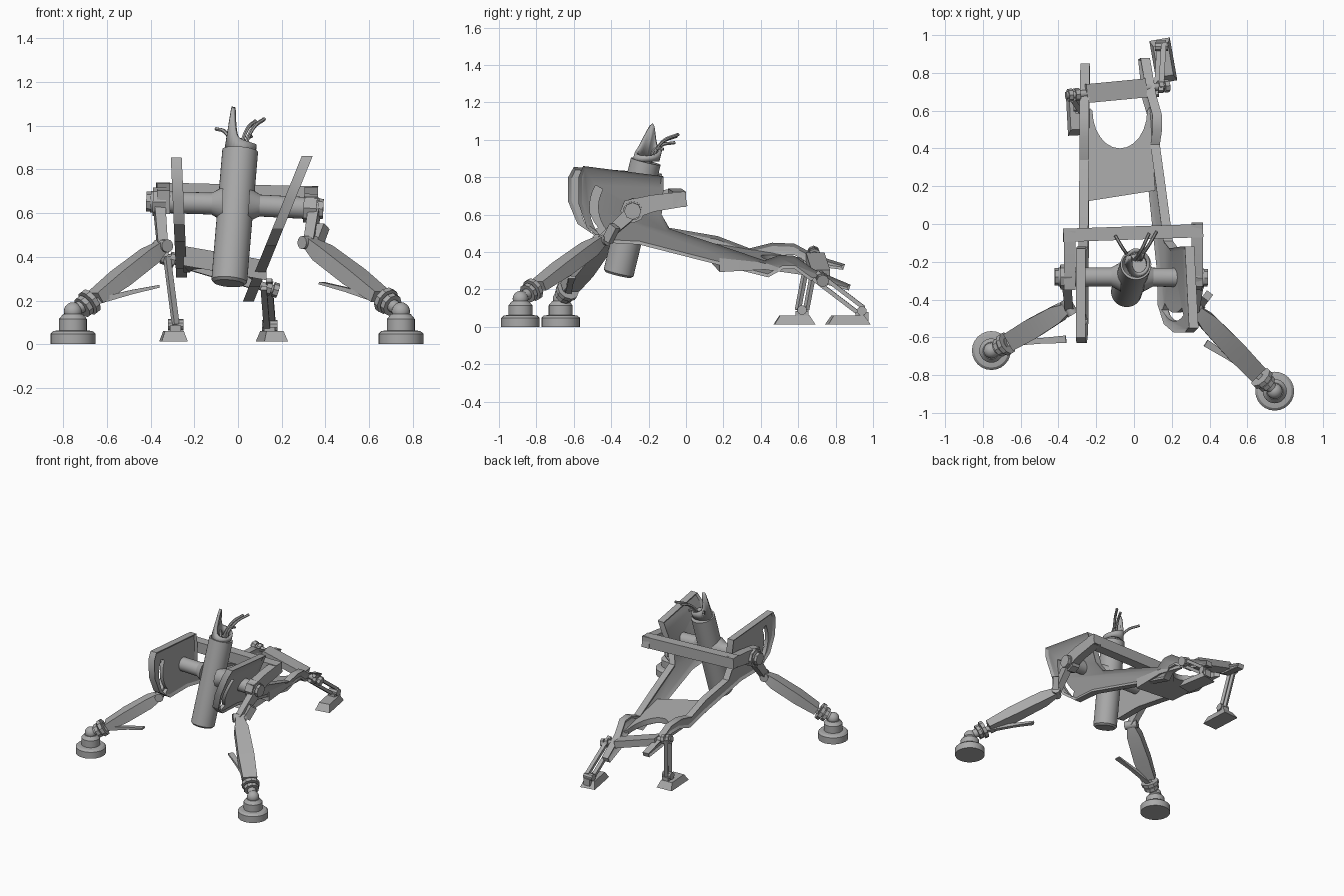
import bpy, bmesh, math
from mathutils import Vector, Matrix

if "Cube" in bpy.data.objects:
    bpy.data.objects.remove(bpy.data.objects["Cube"])

metal = bpy.data.materials.new("grey_metal")
metal.diffuse_color = (0.4, 0.4, 0.4, 1)
metal.use_nodes = True
metal.node_tree.nodes["Principled BSDF"].inputs["Base Color"].default_value = metal.diffuse_color


def finish(name, bm):
    bmesh.ops.recalc_face_normals(bm, faces=bm.faces)
    me = bpy.data.meshes.new(name)
    bm.to_mesh(me)
    bm.free()
    ob = bpy.data.objects.new(name, me)
    bpy.context.collection.objects.link(ob)
    me.materials.append(metal)
    return ob


def tube(name, p, q, r0, r1=None, n=24):
    p, q = Vector(p), Vector(q)
    d = q - p
    mat = Matrix.Translation((p + q) / 2) @ d.to_track_quat('Z', 'Y').to_matrix().to_4x4()
    bm = bmesh.new()
    bmesh.ops.create_cone(bm, cap_ends=True, segments=n, radius1=r0,
                          radius2=r0 if r1 is None else r1, depth=d.length, matrix=mat)
    return finish(name, bm)


def beam(name, stations):
    """Rectangular bar through (point, width, height) stations, width kept level."""
    bm = bmesh.new()
    pts = [Vector(s[0]) for s in stations]
    d = (pts[-1] - pts[0]).normalized()
    side = d.cross(Vector((0, 0, 1)))
    side = side.normalized() if side.length > 0.05 else Vector((1, 0, 0))
    up = side.cross(d)
    rings = [[bm.verts.new(p + side * (a * w / 2) + up * (b * h / 2))
              for a, b in ((-1, -1), (1, -1), (1, 1), (-1, 1))]
             for p, (_, w, h) in zip(pts, stations)]
    for r, s in zip(rings, rings[1:]):
        for i in range(4):
            bm.faces.new((r[i], r[(i + 1) % 4], s[(i + 1) % 4], s[i]))
    bm.faces.new(rings[0])
    bm.faces.new(rings[-1])
    return finish(name, bm)


def prism(name, outline, to_a, to_b, rim=0):
    """Solid between two copies of a 2D outline, optionally with recessed faces."""
    bm = bmesh.new()
    a = [bm.verts.new(to_a(*p)) for p in outline]
    b = [bm.verts.new(to_b(*p)) for p in outline]
    caps = [bm.faces.new(a), bm.faces.new(b)]
    n = len(a)
    for i in range(n):
        bm.faces.new((a[i], a[(i + 1) % n], b[(i + 1) % n], b[i]))
    bmesh.ops.recalc_face_normals(bm, faces=bm.faces)
    if rim:
        for f in caps:
            bmesh.ops.inset_region(bm, faces=[f], thickness=rim, depth=-0.012)
    return finish(name, bm)


def side_plate(name, outline, centre, thick, lean):
    flat = [lambda y, z, s=s: (s * thick / 2, y, z) for s in (-1, 1)]
    ob = prism(name, outline, *flat, rim=0.018)
    # curved elevation slot
    angles = [math.radians(150 + 9 * i) for i in range(9)]
    arc = [(centre[0] + r * math.cos(t), centre[1] + r * math.sin(t))
           for r, ts in ((0.19, angles), (0.235, angles[::-1])) for t in ts]
    cutter = prism("slot_cutter", arc, lambda y, z: (-0.2, y, z), lambda y, z: (0.2, y, z))
    mod = ob.modifiers.new("slot", 'BOOLEAN')
    mod.operation, mod.object, mod.solver = 'DIFFERENCE', cutter, 'EXACT'
    bpy.context.view_layer.objects.active = ob
    bpy.ops.object.modifier_apply(modifier=mod.name)
    bpy.data.objects.remove(cutter)
    for v in ob.data.vertices:
        v.co.x += lean(v.co.z)


# side plates with trailing arms
side_plate("right_side_plate", [
    (-.575, .80), (-.55, .86), (-.12, .805), (-.12, .74), (-.13, .60), (-.09, .525), (.17, .44),
    (.42, .355), (.50, .385), (.58, .38), (.68, .31), (.88, .225), (.87, .195), (.66, .25),
    (.58, .31), (.52, .31), (.44, .265), (.18, .33), (-.25, .44), (-.43, .45), (-.53, .53),
    (-.575, .66)], (-.28, .64), .05, lambda z: .13 + .405 * (z - .4))
side_plate("left_side_plate", [
    (-.63, .80), (-.60, .855), (-.13, .82), (-.12, .74), (-.13, .60), (-.09, .53), (.17, .485),
    (.34, .42), (.46, .45), (.58, .445), (.69, .385), (.85, .335), (.84, .305), (.68, .325),
    (.58, .385), (.48, .385), (.36, .345), (.18, .39), (-.25, .47), (-.46, .47), (-.58, .55),
    (-.63, .67)], (-.33, .66), .05, lambda z: -.262 - .045 * (z - .4))

# panel between the arms with a U-shaped notch
def panel_z(x, y):
    return .445 - .15 * (x + .25) - .16 * (y - .15)

notch = [(-.075 + .145 * math.cos(t), .60 - .20 * math.sin(t))
         for t in [math.pi * i / 12 for i in range(13)]]
prism("rear_panel", [(-.25, .12), (.13, .18), (.12, .42), (.09, .63)] + notch + [(-.25, .63)],
      lambda x, y: (x, y, panel_z(x, y)),
      lambda x, y: (x, y, panel_z(x, y) - (.09 if y < .2 else .04)))

# barrel with torn end
foot, head = Vector((-.04, -.36, .29)), Vector((.01, -.215, .885))
axis = (head - foot).normalized()
tube("barrel", foot, head, .082, n=32)
tube("barrel_lip", foot - axis * .012, foot, .07, .082, n=32)
bm = bmesh.new()
low, high, n = [], [], 28
for i in range(n):
    t = 2 * math.pi * i / n
    out = Vector((math.cos(t), math.sin(t), 0))
    k = max(0, -math.cos(t - .25))
    rise = .03 + .05 * (1 - math.cos(t)) / 2 + .13 * k ** 4
    low.append(bm.verts.new(head + out * .073))
    high.append(bm.verts.new(head + out * (.073 - .015 * k) + axis * rise))
for i in range(n):
    j = (i + 1) % n
    bm.faces.new((low[i], low[j], high[j], high[i]))
torn = finish("torn_end", bm)
torn.modifiers.new("wall", 'SOLIDIFY').thickness = .018

# loose wires
for i, end in enumerate([(-.10, -.06, .985), (.08, -.05, 1.02), (.12, -.04, 1.03), (.06, -.12, .95)]):
    cu = bpy.data.curves.new("wire", 'CURVE')
    cu.dimensions, cu.bevel_depth, cu.bevel_resolution, cu.use_fill_caps = '3D', .009, 1, True
    sp = cu.splines.new('BEZIER')
    sp.bezier_points.add(2)
    start, end = Vector((-.01 + .015 * i, -.19, .88)), Vector(end)
    mid = start.lerp(end, .5) + Vector((0, -.01, .035))
    for bp, co in zip(sp.bezier_points, (start, mid, end)):
        bp.co = co
        bp.handle_left_type = bp.handle_right_type = 'AUTO'
    sp.resolution_u = 5
    cu.materials.append(metal)
    ob = bpy.data.objects.new("wire_%d" % i, cu)
    bpy.context.collection.objects.link(ob)
    bpy.ops.object.select_all(action='DESELECT')
    ob.select_set(True)
    bpy.context.view_layer.objects.active = ob
    bpy.ops.object.convert(target='MESH')

# trunnion axle, flares and hubs
mid = Vector((-.01, -.28, .64))
ends = {"left": Vector((-.40, -.28, .652)), "right": Vector((.37, -.285, .62))}
for side, e in ends.items():
    d = (e - mid).normalized()
    tube(side + "_axle", mid, e, .05)
    tube(side + "_axle_flare", mid + d * .06, mid + d * .11, .078, .05)
    tube(side + "_hub", e - d * .07, e - d * .01, .066, n=8)
    tube(side + "_hub_nut", e - d * .01, e + d * .02, .046, n=8)

# yoke: cross bar and its side arms
beam("yoke_bar", [((-.375, -.06, .70), .07, .08), ((.365, -.035, .682), .07, .08)])
beam("left_yoke_arm", [((-.34, -.03, .70), .06, .08), ((-.34, -.20, .68), .06, .09),
                       ((-.34, -.34, .65), .06, .11)])
beam("right_yoke_arm", [((.335, 0, .685), .06, .08), ((.335, -.18, .66), .06, .09),
                        ((.335, -.32, .62), .06, .11)])


# front legs
def front_leg(side, hub, knee, ankle, foot_xy, strut):
    hub, knee, ankle, strut = map(Vector, (hub, knee, ankle, strut))
    d = (ankle - knee).normalized()
    x, y = foot_xy
    ball = Vector((x, y, .15))
    beam(side + "_leg_link", [(hub, .05, .07), (knee, .045, .05)])
    across = d.cross(Vector((0, 0, 1))).normalized()
    tube(side + "_knee_pin", knee - across * .045, knee + across * .045, .03, n=12)
    beam(side + "_leg", [(knee, .05, .05), (knee.lerp(ankle, .18), .095, .075),
                         (knee.lerp(ankle, .6), .11, .075), (knee.lerp(ankle, .95), .10, .055)])
    beam(side + "_leg_strut", [(ankle - Vector((0, 0, .01)), .035, .03),
                               (ankle.lerp(strut, .6), .03, .02), (strut, .04, .012)])
    for i, off in enumerate((0, .035)):
        tube(side + "_ankle_ring_%d" % i, ankle + d * off, ankle + d * (off + .025),
             .062 - .01 * i, n=10)
    tube(side + "_ankle", ankle, ball, .03, n=12)
    bm = bmesh.new()
    bmesh.ops.create_uvsphere(bm, u_segments=16, v_segments=10, radius=.042,
                              matrix=Matrix.Translation(ball))
    finish(side + "_ball", bm)
    # stepped round foot
    steps = [(.103, 0), (.103, .048), (.09, .06), (.064, .064), (.064, .115), (.045, .138)]
    for i, ((r0, z0), (r1, z1)) in enumerate(zip(steps, steps[1:])):
        tube("%s_foot_%d" % (side, i), (x, y, z0), (x, y, z1), r0, r1)


front_leg("left", (-.36, -.29, .63), (-.345, -.44, .45), (-.67, -.63, .20),
          (-.755, -.67), (-.36, -.61, .265))
front_leg("right", (.35, -.29, .61), (.325, -.45, .465), (.67, -.81, .205),
          (.745, -.885), (.38, -.63, .28))
beam("right_link_bracket", [((.36, -.42, .46), .04, .05), ((.39, -.38, .54), .04, .05)])

# rear cross tube and end knobs
rl, rr = Vector((-.36, .68, .405)), Vector((.165, .73, .25))
beam("rear_cross_tube", [(rl.lerp(rr, .2), .10, .05), (rl.lerp(rr, .8), .10, .05)])
tube("rear_cross_pin", rl, rr, .02, n=12)
for i, t in enumerate((.02, .09, .93, .99)):
    p = rl.lerp(rr, t)
    tube("rear_knob_%d" % i, p, p + (rr - rl) * .045, .034, n=8)


# rear legs with wedge pads
def rear_leg(side, top, base, pad, size, turn, gap):
    top, base, gap = Vector(top), Vector(base), Vector(gap)
    for i, s in enumerate((-1, 1)):
        beam("%s_rear_rod_%d" % (side, i), [(top + gap * s, .028, .022), (base + gap * s, .028, .022)])
    tube(side + "_rear_ankle", base - Vector((.035, 0, 0)), base + Vector((.035, 0, 0)), .026, n=10)
    beam(side + "_rear_ankle_block", [(base - Vector((0, .035, .03)), .05, .05),
                                      (base + Vector((0, .035, -.03)), .05, .05)])
    rot = Matrix.Rotation(math.radians(turn), 3, 'Z')
    corners = [(-1, -1), (1, -1), (1, 1), (-1, 1)]
    at = lambda a, b, k, z: Vector((*pad, z)) + rot @ Vector((a * size[0] * k / 2, b * size[1] * k / 2, 0))
    prism(side + "_rear_pad", corners, lambda a, b: at(a, b, 1, .012), lambda a, b: at(a, b, .72, .06))


rear_leg("left", (-.325, .68, .40), (-.285, .62, .09), (-.295, .58), (.12, .22), 3, (0, .022, 0))
rear_leg("right", (.13, .69, .275), (.145, .94, .085), (.155, .865), (.11, .23), 10, (.012, .01, .018))

# smooth the round parts, keep edges sharp
bpy.ops.object.select_all(action='SELECT')
bpy.context.view_layer.objects.active = bpy.data.objects["barrel"]
bpy.ops.object.shade_smooth_by_angle(angle=math.radians(32))
